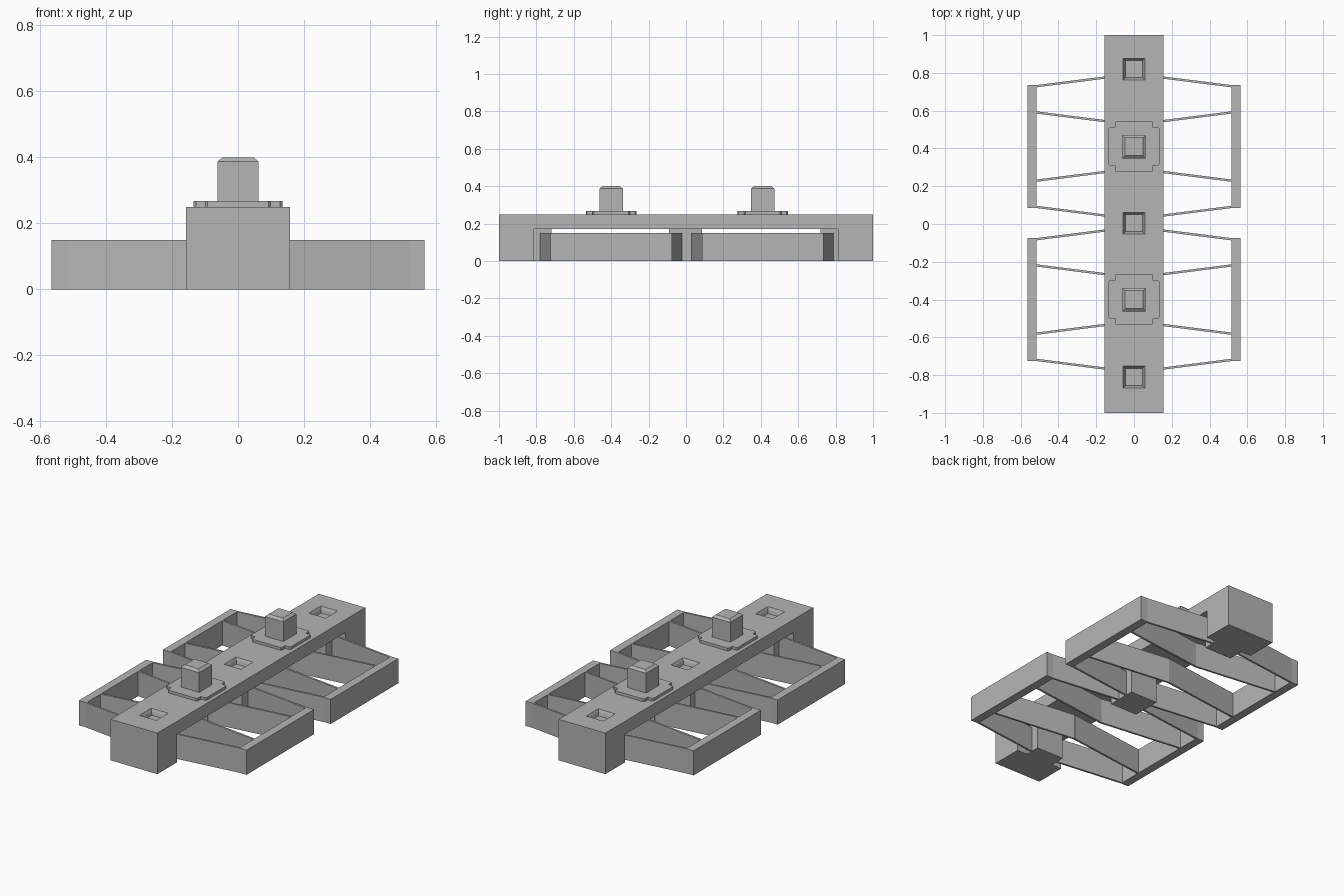
import bpy
import bmesh
from mathutils import Vector

if "Cube" in bpy.data.objects:
    bpy.data.objects.remove(bpy.data.objects["Cube"], do_unlink=True)

grey = bpy.data.materials.new("plain_grey")
grey.use_nodes = True
grey.diffuse_color = (0.46, 0.46, 0.46, 1)
grey.node_tree.nodes["Principled BSDF"].inputs["Base Color"].default_value = (0.46, 0.46, 0.46, 1)


def loft(name, rings):
    """Solid skinned through matching closed rings of points."""
    bm = bmesh.new()
    loops = [[bm.verts.new(p) for p in ring] for ring in rings]
    n = len(loops[0])
    for low, high in zip(loops, loops[1:]):
        for i in range(n):
            j = (i + 1) % n
            bm.faces.new((low[i], low[j], high[j], high[i]))
    bm.faces.new(loops[0][::-1])
    bm.faces.new(loops[-1])
    bmesh.ops.recalc_face_normals(bm, faces=bm.faces)
    mesh = bpy.data.meshes.new(name)
    bm.to_mesh(mesh)
    bm.free()
    mesh.materials.append(grey)
    obj = bpy.data.objects.new(name, mesh)
    bpy.context.collection.objects.link(obj)
    return obj


def rect(x0, x1, y0, y1, z):
    return [(x0, y0, z), (x1, y0, z), (x1, y1, z), (x0, y1, z)]


def box(name, x0, x1, y0, y1, z0, z1):
    return loft(name, [rect(x0, x1, y0, y1, z) for z in (z0, z1)])


def square_stack(name, y, levels):
    """Square column from (half width, height) levels."""
    return loft(name, [rect(-h, h, y - h, y + h, z) for h, z in levels])


def cut(target, cutters):
    for cutter in cutters:
        mod = target.modifiers.new("cut", "BOOLEAN")
        mod.operation = "DIFFERENCE"
        mod.solver = "EXACT"
        mod.object = cutter
    graph = bpy.context.evaluated_depsgraph_get()
    baked = bpy.data.meshes.new_from_object(target.evaluated_get(graph))
    target.modifiers.clear()
    target.data = baked
    for cutter in cutters:
        bpy.data.objects.remove(cutter, do_unlink=True)


def arm(name, start, end, thickness=0.012):
    """Thin upright plate between two plan points."""
    a, b = Vector(start), Vector(end)
    side = (b - a).normalized().orthogonal() * thickness / 2
    plan = [a - side, b - side, b + side, a + side]
    loft(name, [[(p.x, p.y, z) for p in plan] for z in (0, ARM_TOP)])


HALF, UNDER, DECK, ARM_TOP = 0.157, 0.17, 0.25, 0.15
PINS = (-0.4, 0.41)
SOCKETS = (-0.81, 0.005, 0.82)

# Long top beam, with sockets above and hollows under the pins
beam = box("beam", -HALF, HALF, -1, 1, UNDER, DECK)
cutters = [square_stack("socket_cutter", y, [(0.045, 0.215), (0.05, 0.235), (0.062, 0.26)])
           for y in SOCKETS]
cutters += [square_stack("hollow_cutter", y, [(0.07, 0.16), (0.07, 0.235)]) for y in PINS]
cut(beam, cutters)

# End blocks and narrower posts below the sockets
for label, s in (("front", -1), ("back", 1)):
    box(label + "_end_block", -HALF, HALF, *sorted((s * 0.812, s)), 0, UNDER)
    box(label + "_post", -0.09, 0.09, *sorted((s * 0.72, s * 0.812)), 0, UNDER)
box("middle_post", -0.09, 0.09, -0.09, 0.085, 0, UNDER)

# Pins with chamfered tops on notched plates
for label, y in zip(("front", "back"), PINS):
    square_stack(label + "_pin", y, [(0.062, DECK), (0.062, 0.387), (0.047, 0.4)])
    quarter = [(0.135, 0.093), (0.128, 0.1), (0.1, 0.1), (0.1, 0.128), (0.093, 0.135)]
    plan = []
    for sx, sy in ((1, 1), (-1, 1), (-1, -1), (1, -1)):
        corner = [(sx * px, sy * py) for px, py in quarter]
        plan += corner if sx * sy > 0 else corner[::-1]
    loft(label + "_plate", [[(px, y + py, z) for px, py in plan] for z in (DECK, 0.267)])

# Side frames: a rail on four thin arms, both sides of both bays
for label, y in zip(("front", "back"), (-0.4, 0.41)):
    for side, s in (("left", 1), ("right", -1)):
        name = label + "_" + side
        box(name + "_rail", *sorted((s * 0.515, s * 0.565)), y - 0.325, y + 0.325, 0, ARM_TOP)
        for t in (-1, 1):
            arm(name + "_outer_arm", (s * 0.52, y + t * 0.319), (s * 0.085, y + t * 0.374))
            arm(name + "_inner_arm", (s * 0.52, y + t * 0.181), (0, y + t * 0.115))
